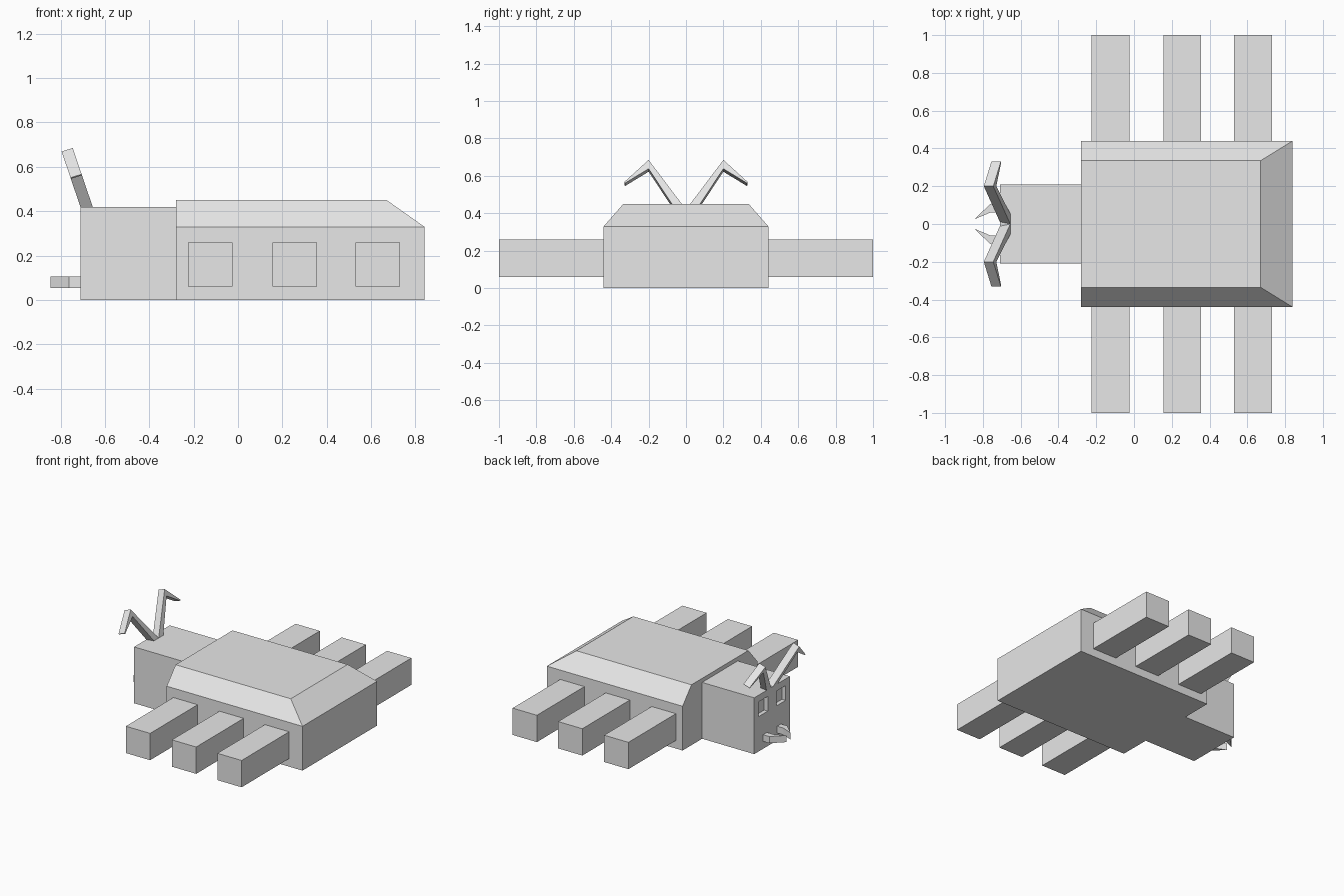
import bpy, bmesh
from mathutils import Vector

if "Cube" in bpy.data.objects:
    bpy.data.objects.remove(bpy.data.objects["Cube"])

grey = bpy.data.materials.new("light_grey")
grey.diffuse_color = (0.8, 0.8, 0.8, 1)
grey.use_nodes = True
grey.node_tree.nodes["Principled BSDF"].inputs["Base Color"].default_value = grey.diffuse_color


def loft(name, ring_a, ring_b):
    """Solid between two matching rings of points."""
    bm = bmesh.new()
    a = [bm.verts.new(p) for p in ring_a]
    b = [bm.verts.new(p) for p in ring_b]
    bm.faces.new(a)
    bm.faces.new(b)
    n = len(a)
    for i in range(n):
        j = (i + 1) % n
        bm.faces.new((a[i], a[j], b[j], b[i]))
    bmesh.ops.recalc_face_normals(bm, faces=bm.faces)
    me = bpy.data.meshes.new(name)
    bm.to_mesh(me)
    bm.free()
    me.materials.append(grey)
    ob = bpy.data.objects.new(name, me)
    bpy.context.collection.objects.link(ob)
    return ob


def rect(x0, x1, y0, y1, z):
    return [(x0, y0, z), (x1, y0, z), (x1, y1, z), (x0, y1, z)]


def box(name, x0, x1, y0, y1, z0, z1):
    return loft(name, rect(x0, x1, y0, y1, z0), rect(x0, x1, y0, y1, z1))


# Body: straight sides, then a bevelled shell top
body = box("body", -0.28, 0.84, -0.44, 0.44, 0, 0.33)
bm = bmesh.new()
bm.from_mesh(body.data)
top = max(bm.faces, key=lambda f: f.calc_center_median().z)
new = bmesh.ops.extrude_discrete_faces(bm, faces=[top])["faces"][0]
for v in new.verts:
    v.co.z = 0.45
    v.co.y *= 0.335 / 0.44
    if v.co.x > 0:
        v.co.x = 0.67
bm.to_mesh(body.data)
bm.free()

# Head with two sunken square eyes
head = box("head", -0.71, -0.28, -0.21, 0.21, 0, 0.42)
for s in (-1, 1):
    y0, y1 = sorted((0.05 * s, 0.16 * s))
    cutter = box("eye_cutter", -0.75, -0.68, y0, y1, 0.26, 0.37)
    cutter.hide_render = True
    mod = head.modifiers.new("eye_socket", 'BOOLEAN')
    mod.operation = 'DIFFERENCE'
    mod.solver = 'EXACT'
    mod.object = cutter
    bpy.context.view_layer.objects.active = head
    bpy.ops.object.modifier_apply(modifier=mod.name)
    bpy.data.objects.remove(cutter)

antenna_yz = [(0, 0.42), (0.2, 0.685), (0.33, 0.567), (0.325, 0.562),
              (0.2, 0.638), (0.055, 0.42)]
mandible_xy = [(-0.71, 0.06), (-0.762, 0.06), (-0.845, 0.025),
               (-0.762, 0.105), (-0.71, 0.105)]

for s, side in ((-1, "right"), (1, "left")):
    # Legs
    for i, x in enumerate((-0.225, 0.155, 0.53)):
        y0, y1 = sorted((0.44 * s, s))
        box(f"{side}_leg_{i + 1}", x, x + 0.2, y0, y1, 0.06, 0.26)
    # Bent antenna, leaning forward
    back = [Vector((-0.655 - (z - 0.42) * 0.34, y * s, z)) for y, z in antenna_yz]
    loft(f"{side}_antenna", back, [p + Vector((-0.05, 0, -0.016)) for p in back])
    # Hooked mandible
    loft(f"{side}_mandible", [(x, y * s, 0.055) for x, y in mandible_xy],
         [(x, y * s, 0.105) for x, y in mandible_xy])
